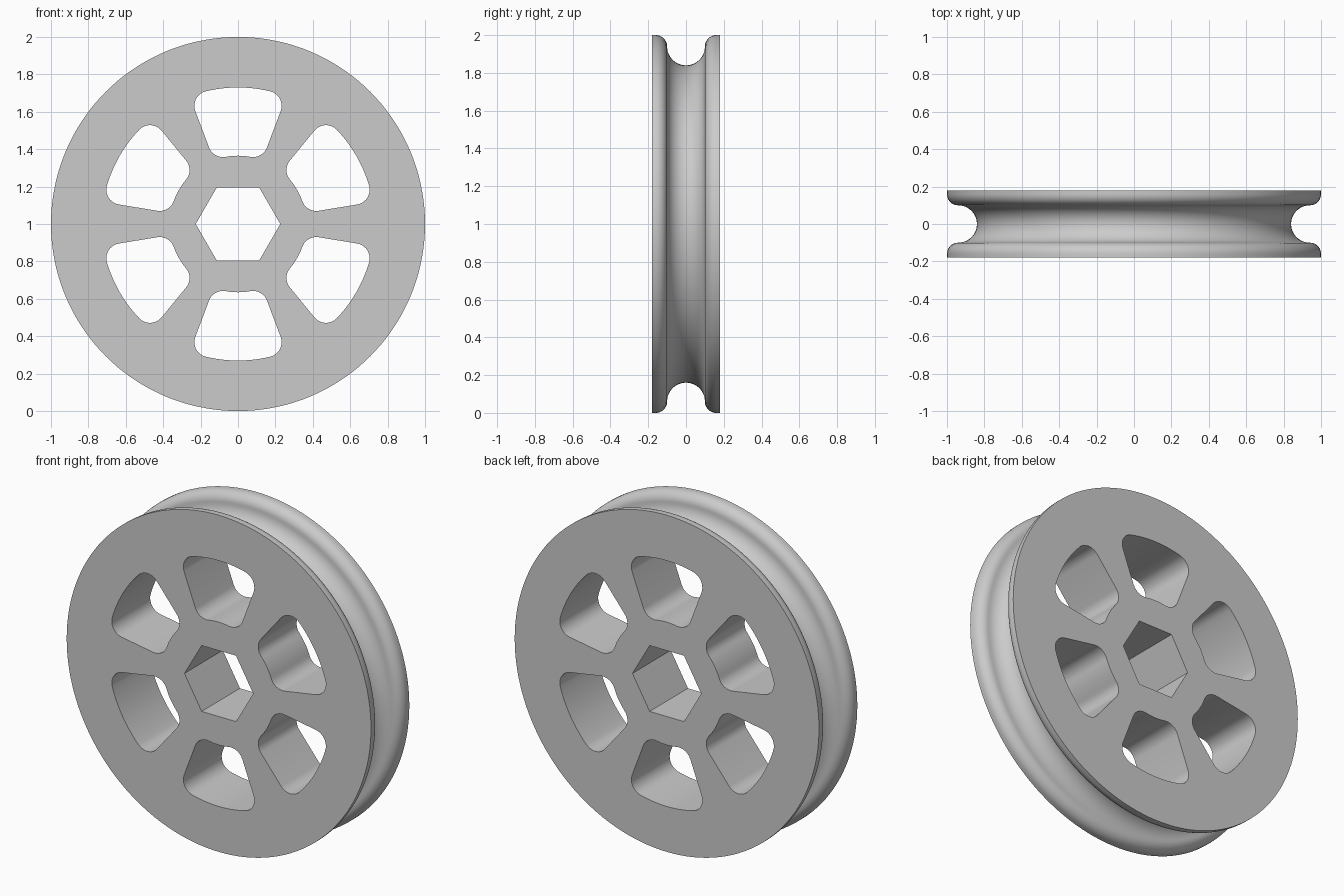
import bpy, bmesh
from math import sin, cos, asin, pi, radians

HALF_WIDTH = 0.18
SEGMENTS = 144

if "Cube" in bpy.data.objects:
    bpy.data.objects.remove(bpy.data.objects["Cube"])

grey = bpy.data.materials.new("plain grey")
grey.use_nodes = True
colour = (0.6, 0.6, 0.6, 1)
grey.diffuse_color = colour
grey.node_tree.nodes["Principled BSDF"].inputs["Base Color"].default_value = colour


def arc(cx, cy, r, a0, a1, n):
    """Points on an arc, angles in radians."""
    steps = [a0 + (a1 - a0) * i / n for i in range(n + 1)]
    return [(cx + r * cos(a), cy + r * sin(a)) for a in steps]


def make_object(name, bm):
    bmesh.ops.recalc_face_normals(bm, faces=bm.faces)
    mesh = bpy.data.meshes.new(name)
    bm.to_mesh(mesh)
    bm.free()
    mesh.materials.append(grey)
    obj = bpy.data.objects.new(name, mesh)
    bpy.context.collection.objects.link(obj)
    return obj


def bridge(bm, rings):
    """Skin consecutive closed rings and cap both ends."""
    for a, b in zip(rings, rings[1:]):
        for i in range(len(a)):
            j = (i + 1) % len(a)
            bm.faces.new((a[i], a[j], b[j], b[i]))
    bm.faces.new(rings[0])
    bm.faces.new(rings[-1])


# Rim section as (radius, y): rounded flange lips around a semicircular groove
lip_front = arc(0.94, -0.16, 0.06, pi / 2, 0, 1)  # replaced below by true lip
lip_front = [(0.94 + 0.06 * cos(t), -0.16 + 0.06 * sin(t))
             for t in [pi / 2 * i / 10 for i in range(11)]]
groove = arc(0.94, 0, 0.1, -pi / 2, -3 * pi / 2, 24)
lip_back = [(r, -y) for r, y in reversed(lip_front)]
section = ([(1, -HALF_WIDTH)] + lip_front + groove[1:-1] + lip_back
           + [(1, HALF_WIDTH)])

# Wheel body turned about the y axis
bm = bmesh.new()
turns = [2 * pi * i / SEGMENTS for i in range(SEGMENTS)]
bridge(bm, [[bm.verts.new((r * sin(a), y, 1 + r * cos(a))) for a in turns]
            for r, y in section])
wheel = make_object("pulley_wheel", bm)

# Window outline: a ring sector with rounded corners, centred on angle zero
INNER, OUTER, FILLET, SPREAD = 0.365, 0.73, 0.08, radians(20.7)


def window_outline():
    ro, ri = OUTER - FILLET, INNER + FILLET
    ao, ai = SPREAD - asin(FILLET / ro), SPREAD - asin(FILLET / ri)
    side = SPREAD + pi / 2
    points = arc(0, 0, OUTER, -ao, ao, 12)
    points += arc(ro * cos(ao), ro * sin(ao), FILLET, ao, side, 10)[1:]
    points += arc(ri * cos(ai), ri * sin(ai), FILLET, side, ai + pi, 10)
    points += arc(0, 0, INNER, ai, -ai, 8)[1:]
    points += arc(ri * cos(ai), -ri * sin(ai), FILLET, -ai - pi, -side, 10)[1:]
    points += arc(ro * cos(ao), -ro * sin(ao), FILLET, -side, -ao, 10)[:-1]
    return points


def add_prism(bm, outline, turn):
    """Prism through the wheel; outline is (radial, sideways)."""
    rings = []
    for y in (-0.3, 0.3):
        rings.append([bm.verts.new((u * sin(turn) + v * cos(turn), y,
                                    1 + u * cos(turn) - v * sin(turn)))
                      for u, v in outline])
    bridge(bm, rings)


# Six windows and the hexagonal bore
bm = bmesh.new()
for i in range(6):
    add_prism(bm, window_outline(), i * pi / 3)
add_prism(bm, arc(0, 0, 0.226, 0, 5 * pi / 3, 5), pi / 2)
cutter = make_object("hole_cutter", bm)
cutter.hide_render = True

cut = wheel.modifiers.new("holes", "BOOLEAN")
cut.operation = "DIFFERENCE"
cut.solver = "EXACT"
cut.object = cutter

bpy.ops.object.select_all(action="DESELECT")
wheel.select_set(True)
bpy.context.view_layer.objects.active = wheel
bpy.ops.object.modifier_apply(modifier=cut.name)
bpy.data.objects.remove(cutter)
bpy.ops.object.shade_smooth_by_angle(angle=radians(30))
